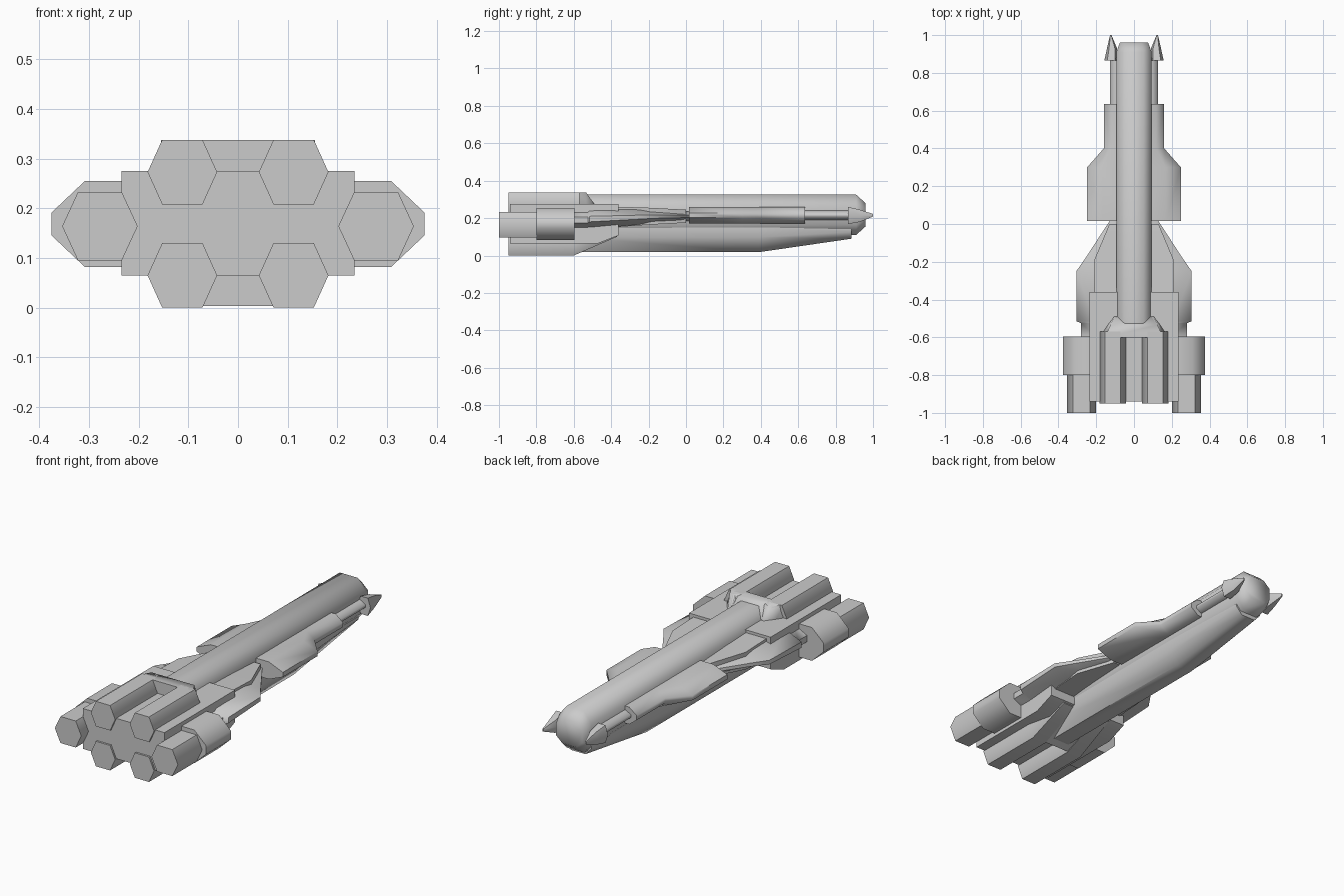
import bpy, bmesh, math

# Unit cross-sections (x, z), scaled into each station's bounds
HEX = [(-.58, 1), (.58, 1), (1, 0), (.58, -1), (-.58, -1), (-1, 0)]
OCT = [(-.55, 1), (.55, 1), (1, .5), (1, -.5), (.55, -1), (-.55, -1), (-1, -.5), (-1, .5)]
BOX = [(-1, 1), (1, 1), (1, -1), (-1, -1)]
POD = [(-1, 1), (.14, 1), (1, .27), (1, -.27), (.14, -1), (-1, -1)]
KEEL = [(-1, 1), (1, 1), (1, .2), (.55, -1), (-.55, -1), (-1, .2)]


def loft(name, profile, stations, mirror=False):
    """Skin a profile along y; each station is (y, x0, x1, z0, z1)."""
    bm = bmesh.new()
    rings = []
    for y, x0, x1, z0, z1 in stations:
        cx, cz, hx, hz = (x0 + x1) / 2, (z0 + z1) / 2, (x1 - x0) / 2, (z1 - z0) / 2
        rings.append([bm.verts.new((cx + u * hx, y, cz + v * hz)) for u, v in profile])
    n = len(profile)
    for a, b in zip(rings, rings[1:]):
        for i in range(n):
            j = (i + 1) % n
            bm.faces.new((a[i], a[j], b[j], b[i]))
    bm.faces.new(rings[0])
    bm.faces.new(rings[-1])
    bmesh.ops.recalc_face_normals(bm, faces=bm.faces)
    me = bpy.data.meshes.new(name)
    bm.to_mesh(me)
    bm.free()
    me.shade_smooth()
    me.set_sharp_from_angle(angle=math.radians(62))
    ob = bpy.data.objects.new(name, me)
    bpy.context.collection.objects.link(ob)
    if mirror:
        ob.modifiers.new("Mirror", 'MIRROR')
    return ob


# Central spine and the keel beneath it
loft("main_hull", OCT, [(-.56, -.093, .093, .10, .325), (.91, -.093, .093, .11, .325),
                        (.96, -.075, .075, .155, .28)])
loft("keel", KEEL, [(-.6, -.085, .085, .018, .15), (.39, -.085, .085, .018, .15),
                    (.885, -.075, .075, .09, .15)])

# Stern block, underside rising toward the bow
loft("stern_block", BOX, [(-.94, -.235, .235, .065, .275), (-.47, -.235, .235, .065, .275),
                          (-.36, -.235, .235, .108, .275)])

# Upper and lower engine pairs with the fairings that join them
loft("upper_engine", HEX, [(-.95, .042, .182, .208, .338), (-.57, .042, .182, .208, .338)], True)
loft("upper_fairing", KEEL, [(-.6, -.178, .178, .208, .338)[:1] + (-.155, .155, .22, .338),
                             (-.535, -.125, .125, .22, .338), (-.49, -.09, .09, .22, .275)])
loft("upper_engine_nose", HEX, [(-.6, .042, .182, .208, .338), (-.535, .06, .14, .208, .338),
                                (-.49, .085, .11, .22, .275)], True)
loft("lower_engine", HEX, [(-.95, .042, .182, 0, .13), (-.6, .042, .182, 0, .13),
                           (-.37, .05, .17, .1, .2)], True)
loft("lower_fairing", BOX, [(-.6, -.15, .15, .003, .13), (-.37, -.12, .12, .1, .2)])

# Outboard engines and their nacelles
loft("side_engine", HEX, [(-1, .202, .354, .095, .233), (-.78, .202, .354, .095, .233)], True)
loft("side_nacelle", POD, [(-.8, .22, .375, .082, .255), (-.595, .22, .375, .082, .255)], True)

# Midship armour tapering into the spine
loft("mid_pod", POD, [(-.6, .08, .28, .13, .25), (-.525, .08, .28, .13, .25),
                      (-.515, .08, .305, .14, .25), (-.25, .08, .305, .165, .245),
                      (-.17, .08, .25, .175, .24), (.03, .06, .12, .185, .235)], True)
loft("mid_inner_armour", BOX, [(-.4, .06, .21, .15, .262), (-.19, .06, .21, .165, .255),
                               (.0, .06, .13, .175, .245)], True)

# Forward side pods, slim rails and pointed bow prongs
loft("forward_pod", POD, [(.015, .06, .248, .17, .26), (.3, .06, .248, .17, .26),
                          (.4, .06, .16, .17, .26), (.635, .06, .16, .17, .26)], True)
loft("bow_rail", POD, [(.6, .06, .128, .19, .24), (.88, .06, .128, .19, .24)], True)
loft("bow_prong", HEX, [(.865, .085, .157, .168, .26), (.93, .09, .143, .18, .245),
                        (1, .119, .127, .208, .222)], True)
